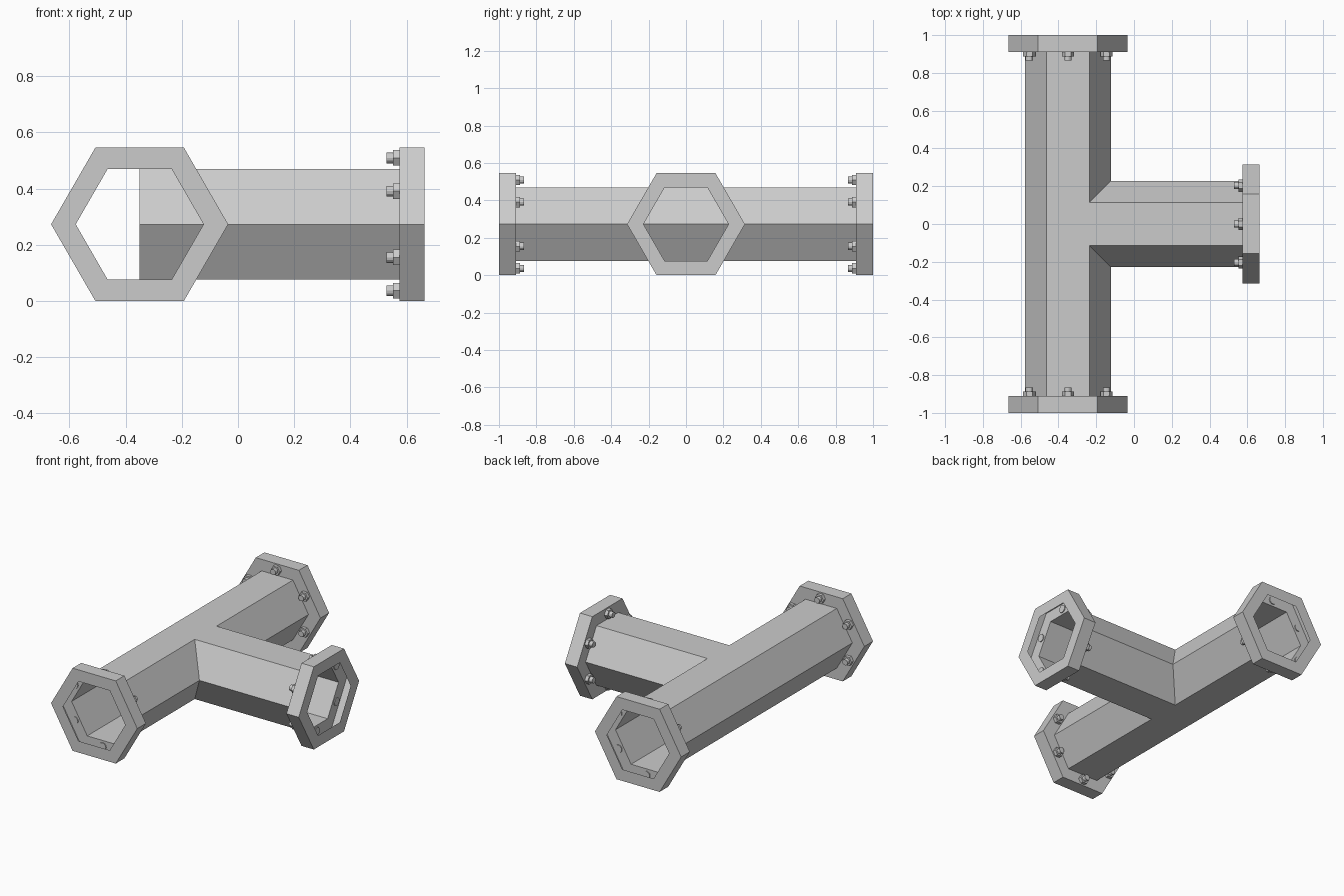
import bpy, bmesh, math
from mathutils import Vector

if "Cube" in bpy.data.objects:
    bpy.data.objects.remove(bpy.data.objects["Cube"])

UP = Vector((0, 0, 1))
ZC = 0.273            # height of the pipe axes
R_PIPE, R_FLANGE = 0.2275, 0.315
FLANGE_T = 0.09


def sweep(bm, origin, axis, profile, sides=6):
    """Skin polygon rings given as (radius, distance along axis); radius 0 closes an end."""
    axis = Vector(axis).normalized()
    side = axis.cross(UP)
    rings = []
    for r, t in profile:
        c = Vector(origin) + axis * t
        if r == 0:
            bm.faces.new(rings[-1] if rings else [])
            continue
        ring = []
        for i in range(sides):
            a = 2 * math.pi * i / sides
            ring.append(bm.verts.new(c + side * (r * math.cos(a)) + UP * (r * math.sin(a))))
        if rings:
            p = rings[-1]
            for i in range(sides):
                j = (i + 1) % sides
                bm.faces.new((p[i], p[j], ring[j], ring[i]))
        rings.append(ring)
    return rings


def finish(bm, name):
    bmesh.ops.recalc_face_normals(bm, faces=bm.faces)
    me = bpy.data.meshes.new(name)
    bm.to_mesh(me)
    bm.free()
    ob = bpy.data.objects.new(name, me)
    bpy.context.collection.objects.link(ob)
    return ob


def tube(name, origin, axis, profile):
    bm = bmesh.new()
    sweep(bm, origin, axis, profile)
    return finish(bm, name)


def bolts(name, origin, axis):
    """Six nuts with studs behind the flange, one at the middle of each side."""
    bm = bmesh.new()
    side = Vector(axis).cross(UP)
    for k in range(6):
        a = math.radians(30 + 60 * k)
        c = Vector(origin) + (side * math.cos(a) + UP * math.sin(a)) * 0.236
        # hexagonal nut
        rings = sweep(bm, c, axis, [(0.032, 0.0), (0.032, -0.022), (0, 0)])
        # round stud, its end just showing inside the hollow flange
        rings = sweep(bm, c, axis, [(0.019, -0.045), (0.019, -0.02)], 12)
        bm.faces.new(rings[0])
        rings = sweep(bm, c, axis, [(0.026, -0.01), (0.026, 0.006), (0, 0)], 12)
    return finish(bm, name)


# straight run and side branch, thin open hexagonal tubes
tube("main_pipe", (-0.35, 0, ZC), (0, 1, 0), [(R_PIPE, -0.91), (R_PIPE, 0.91)])
tube("branch_pipe", (-0.35, 0, ZC), (1, 0, 0), [(R_PIPE, 0.0), (R_PIPE, 0.925)])

# hollow flanges (back ring, outer band, front ring) with their bolts
for label, origin, axis in (
        ("front", (-0.35, -0.91, ZC), (0, -1, 0)),
        ("back", (-0.35, 0.91, ZC), (0, 1, 0)),
        ("branch", (0.574, 0, ZC), (1, 0, 0))):
    tube(label + "_flange", origin, axis,
         [(R_PIPE, 0), (R_FLANGE, 0), (R_FLANGE, FLANGE_T), (R_PIPE, FLANGE_T)])
    bolts(label + "_flange_bolts", origin, axis)
